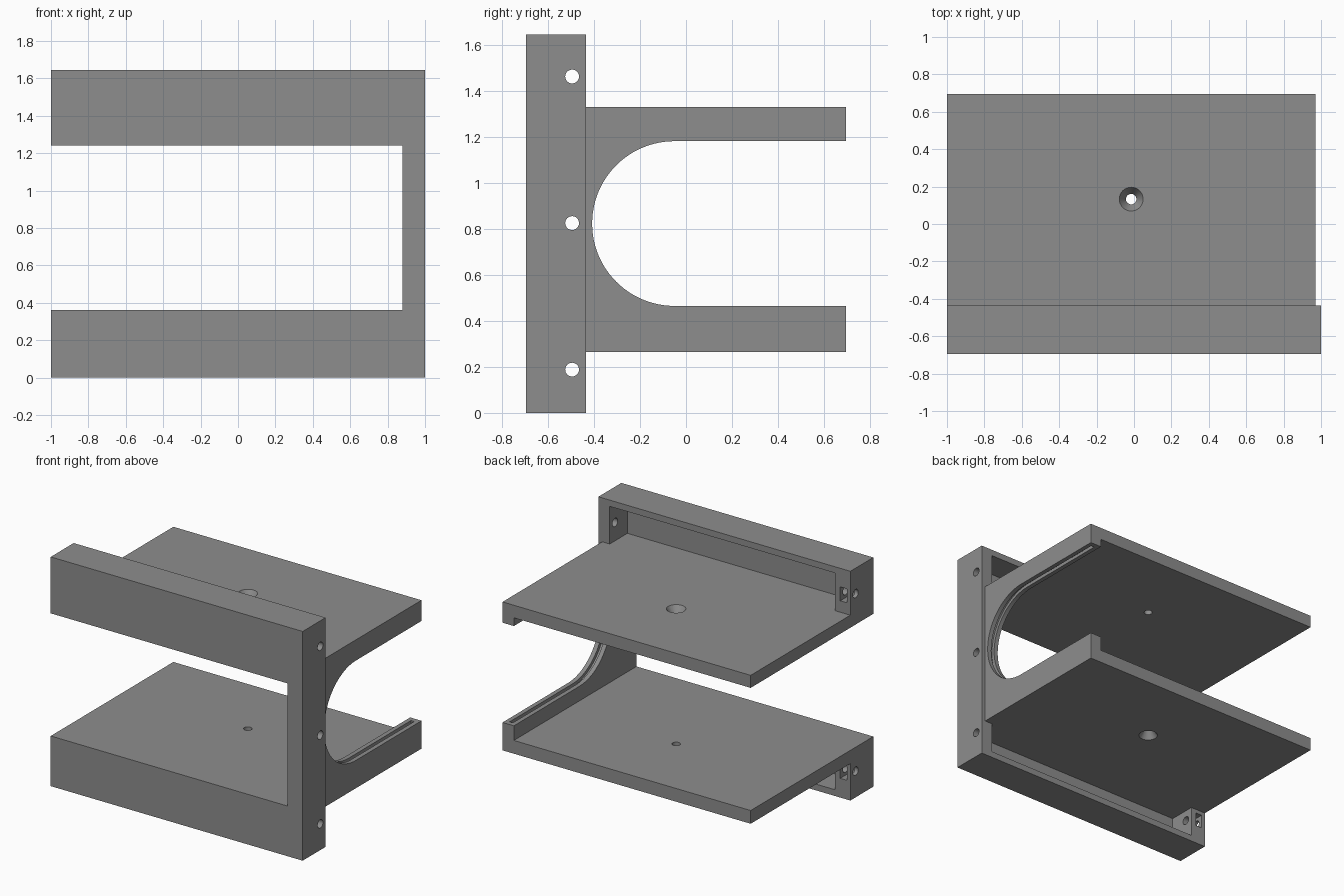
import bpy, bmesh, math

if "Cube" in bpy.data.objects:
    bpy.data.objects.remove(bpy.data.objects["Cube"])

grey = bpy.data.materials.new("mid grey")
grey.diffuse_color = (0.27, 0.27, 0.27, 1)
grey.use_nodes = True
grey.node_tree.nodes["Principled BSDF"].inputs["Base Color"].default_value = grey.diffuse_color


def make(name, bm):
    bmesh.ops.recalc_face_normals(bm, faces=bm.faces[:])
    me = bpy.data.meshes.new(name)
    bm.to_mesh(me)
    bm.free()
    me.materials.append(grey)
    ob = bpy.data.objects.new(name, me)
    bpy.context.collection.objects.link(ob)
    return ob


def prism(name, pts, axis, lo, hi):
    """Extrude a 2D outline along x (outline in y,z) or y (outline in x,z)."""
    bm = bmesh.new()
    put = (lambda p: (lo, p[0], p[1])) if axis == 'x' else (lambda p: (p[0], lo, p[1]))
    face = bm.faces.new([bm.verts.new(put(p)) for p in pts])
    ext = bmesh.ops.extrude_face_region(bm, geom=[face])
    vec = (hi - lo, 0, 0) if axis == 'x' else (0, hi - lo, 0)
    bmesh.ops.translate(bm, verts=[v for v in ext['geom'] if isinstance(v, bmesh.types.BMVert)], vec=vec)
    return make(name, bm)


def box(name, x0, x1, y0, y1, z0, z1):
    return prism(name, [(y0, z0), (y1, z0), (y1, z1), (y0, z1)], 'x', x0, x1)


def circle(cy, cz, r, n=32):
    return [(cy + r * math.cos(2 * math.pi * i / n), cz + r * math.sin(2 * math.pi * i / n)) for i in range(n)]


def cone(name, x, y, z0, z1, r0, r1):
    bm = bmesh.new()
    bmesh.ops.create_cone(bm, cap_ends=True, segments=32, radius1=r0, radius2=r1, depth=z1 - z0)
    bmesh.ops.translate(bm, verts=bm.verts[:], vec=(x, y, (z0 + z1) / 2))
    return make(name, bm)


def u_shape(grow, back):
    """Round-bottomed slot outline, open towards the back."""
    cy, cz, r = -0.05, 0.823, 0.358 + grow
    arc = [math.radians(90 + 180 * i / 48) for i in range(49)]
    return [(back, cz + r)] + [(cy + r * math.cos(a), cz + r * math.sin(a)) for a in arc] + [(back, cz - r)]


def combine(target, tool, op):
    bpy.context.view_layer.objects.active = target
    mod = target.modifiers.new(op.lower(), 'BOOLEAN')
    mod.operation, mod.solver, mod.object = op, 'EXACT', tool
    bpy.ops.object.modifier_apply(modifier=mod.name)
    bpy.data.objects.remove(tool)


H, FRONT, JOIN, BACK = 1.645, -0.695, -0.435, 0.695
SHELVES = ((0.265, 0.36), (1.24, 1.33))

# C-shaped front frame
bracket = prism("shelf_bracket", [(-1, 0), (1, 0), (1, H), (-1, H), (-1, 1.24),
                                  (0.88, 1.24), (0.88, 0.36), (-1, 0.36)], 'y', FRONT, JOIN)

# Two shelves and the side wall
for z0, z1 in SHELVES:
    combine(bracket, box("shelf", -1, 0.97, -0.55, BACK, z0, z1), 'UNION')
combine(bracket, box("side_wall", 0.88, 0.97, -0.55, BACK, 0.265, 1.33), 'UNION')

# Round window in the side wall, with a groove along its rim
combine(bracket, prism("window_cut", u_shape(0, 0.9), 'x', 0.8, 1.1), 'DIFFERENCE')
combine(bracket, prism("groove_cut", u_shape(0.023, 0.66), 'x', 0.912, 0.938), 'DIFFERENCE')

# Pockets behind the rails, nut slots and side bolt holes
for p0, p1, hz in ((0.045, 0.265, 0.188), (1.33, 1.60, 1.462)):
    combine(bracket, box("pocket_cut", -0.88, 0.91, -0.635, -0.3, p0, p1), 'DIFFERENCE')
    combine(bracket, box("nut_slot_cut", -0.972, -0.92, -0.55, -0.3, hz - 0.05, hz + 0.05), 'DIFFERENCE')
    combine(bracket, prism("bolt_cut", circle(-0.495, hz, 0.03), 'x', -1.2, 1.2), 'DIFFERENCE')
combine(bracket, prism("bolt_cut", circle(-0.495, 0.825, 0.03), 'x', 0.8, 1.2), 'DIFFERENCE')

# Countersunk screw holes, opening outwards on each shelf
HX, HY = -0.015, 0.133
combine(bracket, cone("screw_cut", HX, HY, -0.1, 1.8, 0.028, 0.028), 'DIFFERENCE')
combine(bracket, cone("sink_cut", HX, HY, 0.255, 0.325, 0.070, 0.026), 'DIFFERENCE')
combine(bracket, cone("sink_cut", HX, HY, 1.27, 1.34, 0.026, 0.070), 'DIFFERENCE')

# Tidy flat faces, then smooth only the rounded ones
bm = bmesh.new()
bm.from_mesh(bracket.data)
bmesh.ops.remove_doubles(bm, verts=bm.verts[:], dist=1e-5)
bmesh.ops.dissolve_limit(bm, angle_limit=0.005, verts=bm.verts[:], edges=bm.edges[:])
bm.to_mesh(bracket.data)
bm.free()
bracket.select_set(True)
bpy.context.view_layer.objects.active = bracket
bpy.ops.object.shade_smooth_by_angle(angle=math.radians(30))
